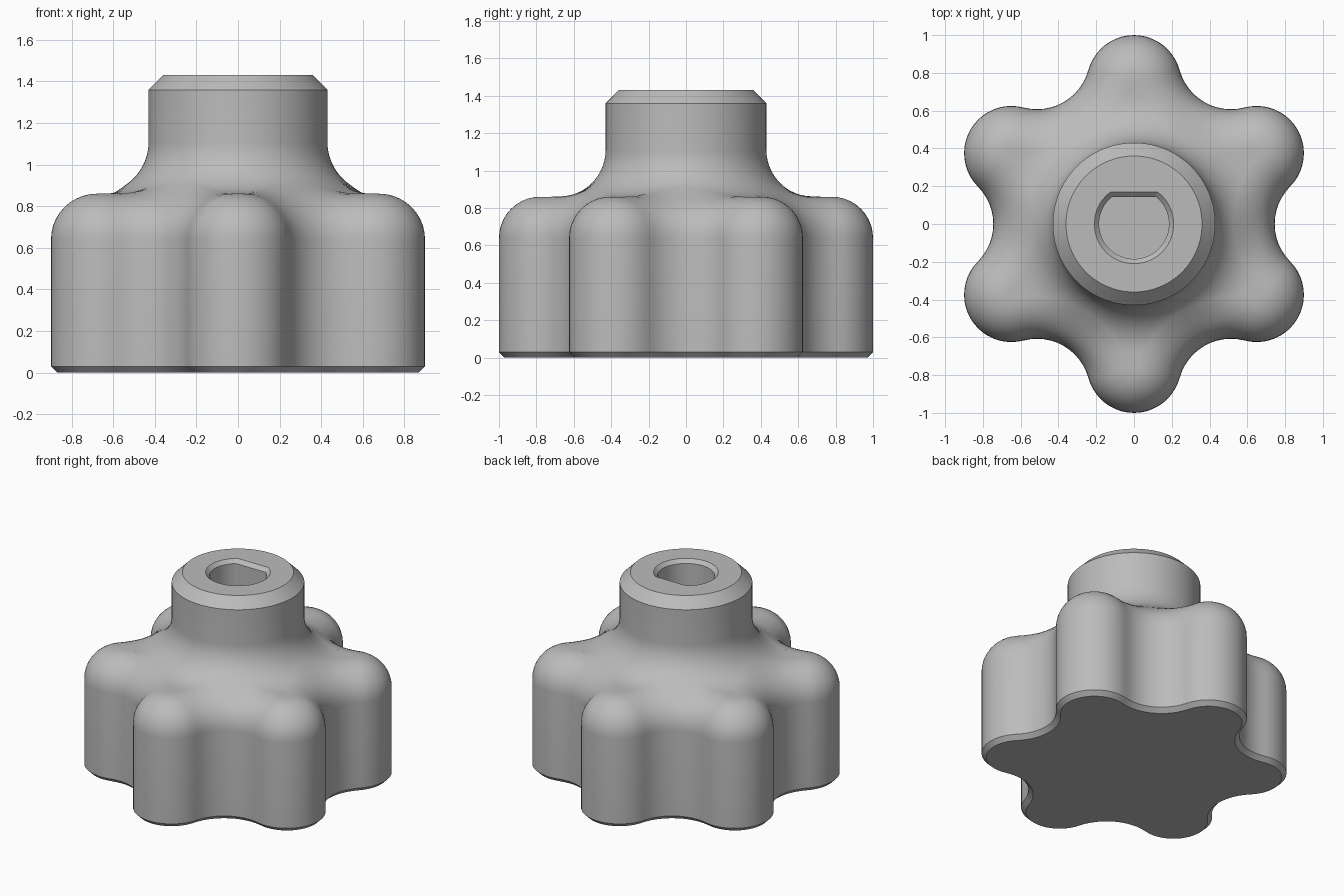
import bpy, bmesh
from math import sin, cos, pi, radians, sqrt, atan2

cube = bpy.data.objects.get("Cube")
if cube:
    bpy.data.objects.remove(cube, do_unlink=True)

LOBE_DIST, LOBE_R = 0.75, 0.25        # convex grip lobes
VALLEY_DIST, VALLEY_R = 1.026, 0.281  # concave arcs between them
ROUND_R, SHOULDER = 0.22, 0.86        # rounded upper rim
NECK_R, FLARE_R = 0.43, 0.25          # collar and its sweep into the grip

grey = bpy.data.materials.new("plain grey")
grey.use_nodes = True
colour = (0.5, 0.5, 0.5, 1)
grey.diffuse_color = colour
grey.node_tree.nodes["Principled BSDF"].inputs["Base Color"].default_value = colour


def outline(inset=0.0, lobe_steps=20, valley_steps=12):
    """Six-lobed outline, offset inwards by the given distance."""
    pts = []
    for k in range(6):
        a = radians(30 + 60 * k)
        for i in range(lobe_steps):
            t = a + radians(-75 + 150 * i / lobe_steps)
            r = LOBE_R - inset
            pts.append((LOBE_DIST * cos(a) + r * cos(t), LOBE_DIST * sin(a) + r * sin(t)))
        b = a + radians(30)
        for i in range(valley_steps):
            t = b + pi + radians(45 - 90 * i / valley_steps)
            r = VALLEY_R + inset
            pts.append((VALLEY_DIST * cos(b) + r * cos(t), VALLEY_DIST * sin(b) + r * sin(t)))
    return pts


ANGLES = [atan2(y, x) for x, y in outline()]


def circle(r, flat=9.0):
    """Circle, optionally cut flat on its back side."""
    return [(r * cos(a), min(r * sin(a), flat)) for a in ANGLES]


def flare(x, y):
    """Height that the concave collar sweep adds above the shoulder."""
    d = min(FLARE_R, max(0.0, NECK_R + FLARE_R - sqrt(x * x + y * y)))
    return FLARE_R - sqrt(FLARE_R ** 2 - d * d)


def level(pts, z):
    return [(x, y, z) for x, y in pts]


def swept(pts, z):
    return [(x, y, z + flare(x, y)) for x, y in pts]


# Lobed grip: chamfered foot, straight wall and rounded rim
rings = [level(outline(0.03), 0), level(outline(), 0.03)]
for i in range(11):
    t = pi / 2 * i / 10
    rings.append(swept(outline(ROUND_R * (1 - cos(t))), SHOULDER - ROUND_R * (1 - sin(t))))

# Sweep from the grip up to the collar
start, end = outline(ROUND_R), circle(NECK_R)
for i in range(1, 17):
    f = sin(pi / 2 * i / 16)
    rings.append(swept([(p[0] + (q[0] - p[0]) * f, p[1] + (q[1] - p[1]) * f)
                        for p, q in zip(start, end)], SHOULDER))

# Collar with chamfer, then the D-shaped shaft socket
rings += [level(circle(NECK_R), 1.36),
          level(circle(0.36), 1.43),
          level(circle(0.21, 0.17), 1.43),
          level(circle(0.185, 0.143), 1.405),
          level(circle(0.185, 0.143), 0.7)]

bm = bmesh.new()
loops = [[bm.verts.new(p) for p in ring] for ring in rings]
n = len(ANGLES)
for low, high in zip(loops, loops[1:]):
    for i in range(n):
        j = (i + 1) % n
        bm.faces.new((low[i], low[j], high[j], high[i]))
bm.faces.new(loops[0][::-1])
bm.faces.new(loops[-1])
bmesh.ops.recalc_face_normals(bm, faces=bm.faces)

mesh = bpy.data.meshes.new("star_knob")
bm.to_mesh(mesh)
bm.free()
mesh.materials.append(grey)
knob = bpy.data.objects.new("star_knob", mesh)
bpy.context.collection.objects.link(knob)
bpy.ops.object.select_all(action="DESELECT")
knob.select_set(True)
bpy.context.view_layer.objects.active = knob
bpy.ops.object.shade_smooth_by_angle(angle=radians(32))
